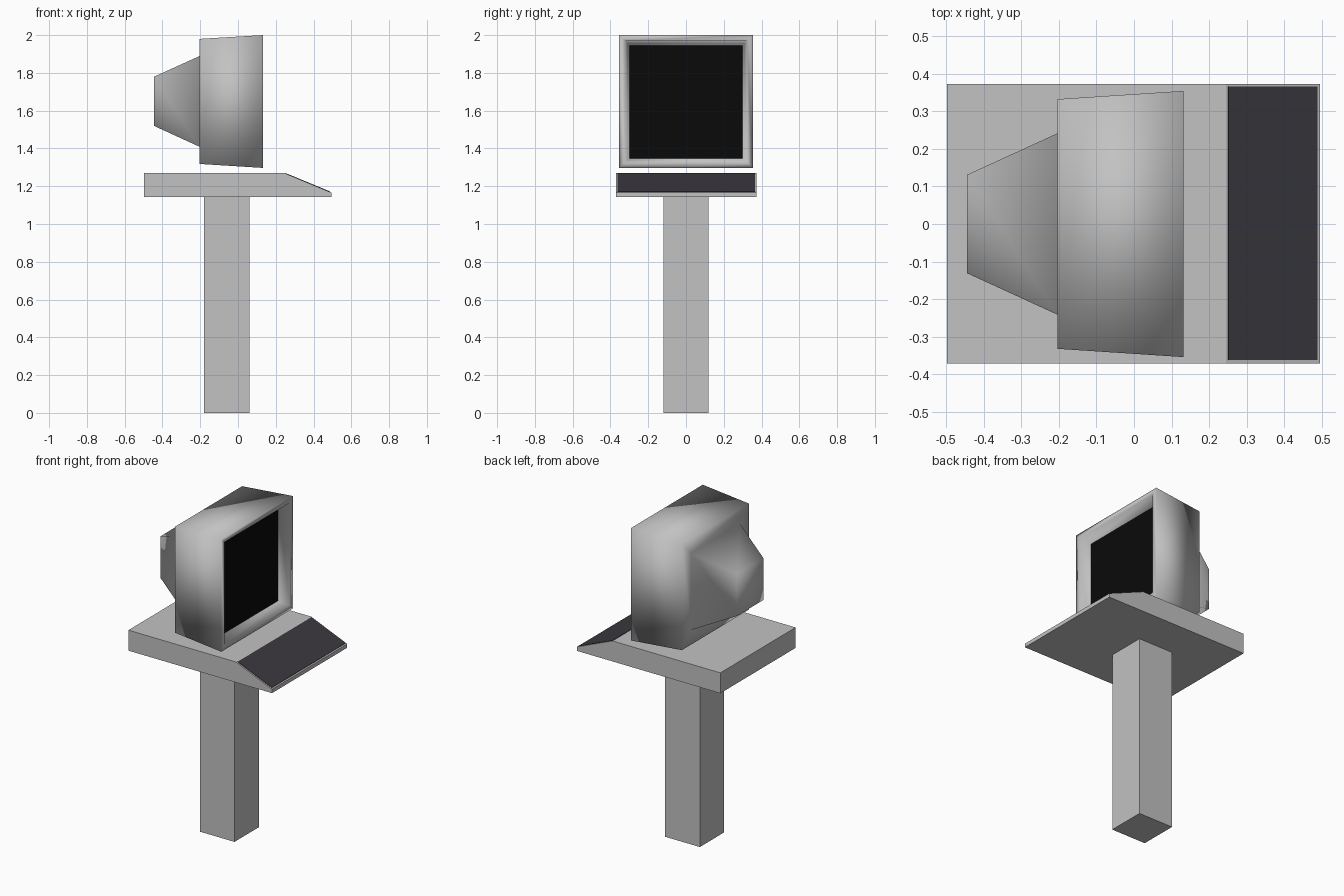
import bpy, bmesh

if "Cube" in bpy.data.objects:
    bpy.data.objects.remove(bpy.data.objects["Cube"])


def material(name, rgb):
    m = bpy.data.materials.new(name)
    m.diffuse_color = (*rgb, 1.0)
    m.use_nodes = True
    m.node_tree.nodes["Principled BSDF"].inputs["Base Color"].default_value = m.diffuse_color
    return m


casing = material("casing grey", (0.54, 0.54, 0.54))
keys = material("keyboard charcoal", (0.044, 0.041, 0.05))
glass = material("screen black", (0.003, 0.003, 0.003))


def finish(name, bm, mats, smooth=False):
    me = bpy.data.meshes.new(name)
    for f in bm.faces:
        f.smooth = smooth
    bm.to_mesh(me)
    bm.free()
    for m in mats:
        me.materials.append(m)
    ob = bpy.data.objects.new(name, me)
    bpy.context.collection.objects.link(ob)
    return ob


def prism(name, profile, y0, y1, mat):
    """Extrude an x-z profile along y."""
    bm = bmesh.new()
    a = [bm.verts.new((x, y0, z)) for x, z in profile]
    b = [bm.verts.new((x, y1, z)) for x, z in profile]
    n = len(profile)
    bm.faces.new(a)
    bm.faces.new(b[::-1])
    for i in range(n):
        j = (i + 1) % n
        bm.faces.new((a[i], b[i], b[j], a[j]))
    bmesh.ops.recalc_face_normals(bm, faces=bm.faces[:])
    return finish(name, bm, [mat])


# Pedestal and console top with a sloping front edge
prism("pedestal", [(-0.18, 0), (0.06, 0), (0.06, 1.142), (-0.18, 1.142)],
      -0.12, 0.12, casing)
prism("console_top", [(-0.498, 1.142), (0.495, 1.142), (0.495, 1.166),
                      (0.245, 1.27), (-0.498, 1.27)], -0.371, 0.372, casing)

# Keyboard panel: thin plate lying on the slope
prism("keyboard_panel", [(0.25, 1.266), (0.487, 1.168),
                         (0.488, 1.172), (0.251, 1.270)], -0.362, 0.366, keys)

# Monitor housing: square rings from the rear cap round to the recess floor
rings = [  # x, half width, z low, z high
    (-0.444, 0.131, 1.519, 1.780),
    (-0.204, 0.241, 1.409, 1.889),
    (-0.204, 0.332, 1.318, 1.980),
    (0.132, 0.354, 1.297, 2.000),
    (0.132, 0.322, 1.329, 1.970),
    (0.062, 0.310, 1.337, 1.957),
]
bm = bmesh.new()
loops = [[bm.verts.new((x, sy * h, z)) for sy, z in
          ((-1, lo), (1, lo), (1, hi), (-1, hi))] for x, h, lo, hi in rings]
for a, b in zip(loops, loops[1:]):
    for i in range(4):
        j = (i + 1) % 4
        bm.faces.new((a[i], a[j], b[j], b[i]))
bm.faces.new(loops[0])
bm.faces.new(loops[-1])
bmesh.ops.recalc_face_normals(bm, faces=bm.faces[:])
finish("monitor_housing", bm, [casing], smooth=True)

# Screen glass on the recess floor
prism("screen", [(0.058, 1.347), (0.065, 1.347), (0.065, 1.946), (0.058, 1.946)],
      -0.30, 0.30, glass)
